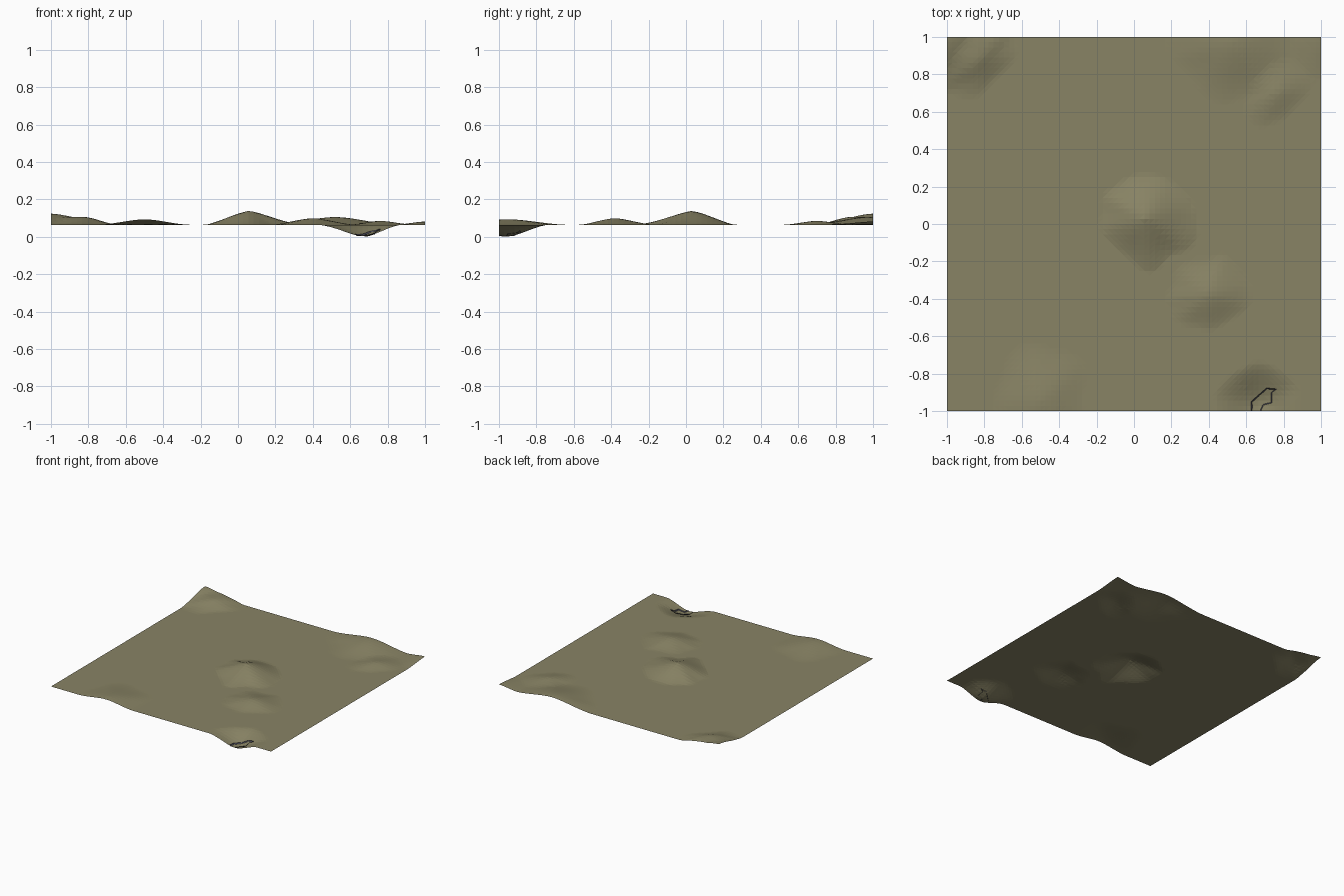
import bpy, bmesh, math
from mathutils import Vector, noise

if "Cube" in bpy.data.objects:
    bpy.data.objects.remove(bpy.data.objects["Cube"])

BASE = 0.064

# x, y, height, radius x, radius y, rotation in degrees, sharpness (1 = cone)
HILLS = [
    (0.06, 0.03, 0.075, 0.25, 0.25, 0, 0.6),      # central peak
    (0.40, -0.38, 0.036, 0.23, 0.20, 15, 0.4),    # low hill in front of it
    (-0.50, -0.95, 0.030, 0.25, 0.32, 0, 0.3),    # front left hill
    (-1.00, 1.00, 0.060, 0.38, 0.26, 45, 0.2),    # back left corner
    (-0.82, 0.88, 0.034, 0.24, 0.14, 50, 0.3),
    (0.52, 0.97, 0.042, 0.34, 0.30, -15, 0.2),    # back hill
    (0.76, 0.70, 0.022, 0.20, 0.14, 50, 0.4),
    (1.00, 1.00, 0.018, 0.16, 0.24, 0, 0.4),      # back right corner
    (0.67, -0.96, -0.064, 0.21, 0.23, 0, 0.35),   # hollow at the front edge
]


def height(x, y):
    z = BASE
    for cx, cy, h, rx, ry, rot, sharp in HILLS:
        a = math.radians(rot)
        dx, dy = x - cx, y - cy
        u = (dx * math.cos(a) + dy * math.sin(a)) / rx
        v = (-dx * math.sin(a) + dy * math.cos(a)) / ry
        r = math.hypot(u, v)
        if r == 0:
            z += h
            continue
        # irregular outline gives spurs and gullies
        r *= 1 + 0.22 * min(r, 1) * noise.noise(Vector((u / r * 1.6, v / r * 1.6, cx * 7)))
        if r < 1:
            t = 1 - r
            z += h * (sharp * t + (1 - sharp) * t * t * (3 - 2 * t))
    return max(z, 0.003)


def material(name, color):
    m = bpy.data.materials.new(name)
    m.diffuse_color = (*color, 1)
    m.use_nodes = True
    m.node_tree.nodes["Principled BSDF"].inputs["Base Color"].default_value = m.diffuse_color
    return m


def add_object(name, bm, mat):
    me = bpy.data.meshes.new(name)
    bm.to_mesh(me)
    bm.free()
    me.materials.append(mat)
    ob = bpy.data.objects.new(name, me)
    bpy.context.collection.objects.link(ob)
    return ob


# Ground sheet
bm = bmesh.new()
bmesh.ops.create_grid(bm, x_segments=72, y_segments=72, size=1)
for v in bm.verts:
    v.co.z = height(v.co.x, v.co.y)
bmesh.ops.triangulate(bm, faces=bm.faces)
add_object("ground", bm, material("dry_grass", (0.25, 0.23, 0.13)))

# Narrow rocky ledge around the bottom of the hollow
path = [(0.63, -1.0), (0.63, -0.95), (0.67, -0.915), (0.71, -0.88), (0.76, -0.885),
        (0.735, -0.90), (0.735, -0.955), (0.69, -0.965), (0.675, -1.0)]
bm = bmesh.new()
rows = []
for i, (x, y) in enumerate(path):
    a = Vector(path[max(i - 1, 0)])
    b = Vector(path[min(i + 1, len(path) - 1)])
    d = (b - a).normalized() * 0.004
    z = height(x, y)
    rows.append((bm.verts.new((x - d.y, max(y + d.x, -1), z + 0.007)),
                 bm.verts.new((x + d.y, max(y - d.x, -1), max(z - 0.003, 0)))))
for p, q in zip(rows, rows[1:]):
    bm.faces.new((p[0], p[1], q[1], q[0]))
add_object("rock_ledge", bm, material("slate", (0.08, 0.08, 0.11)))
